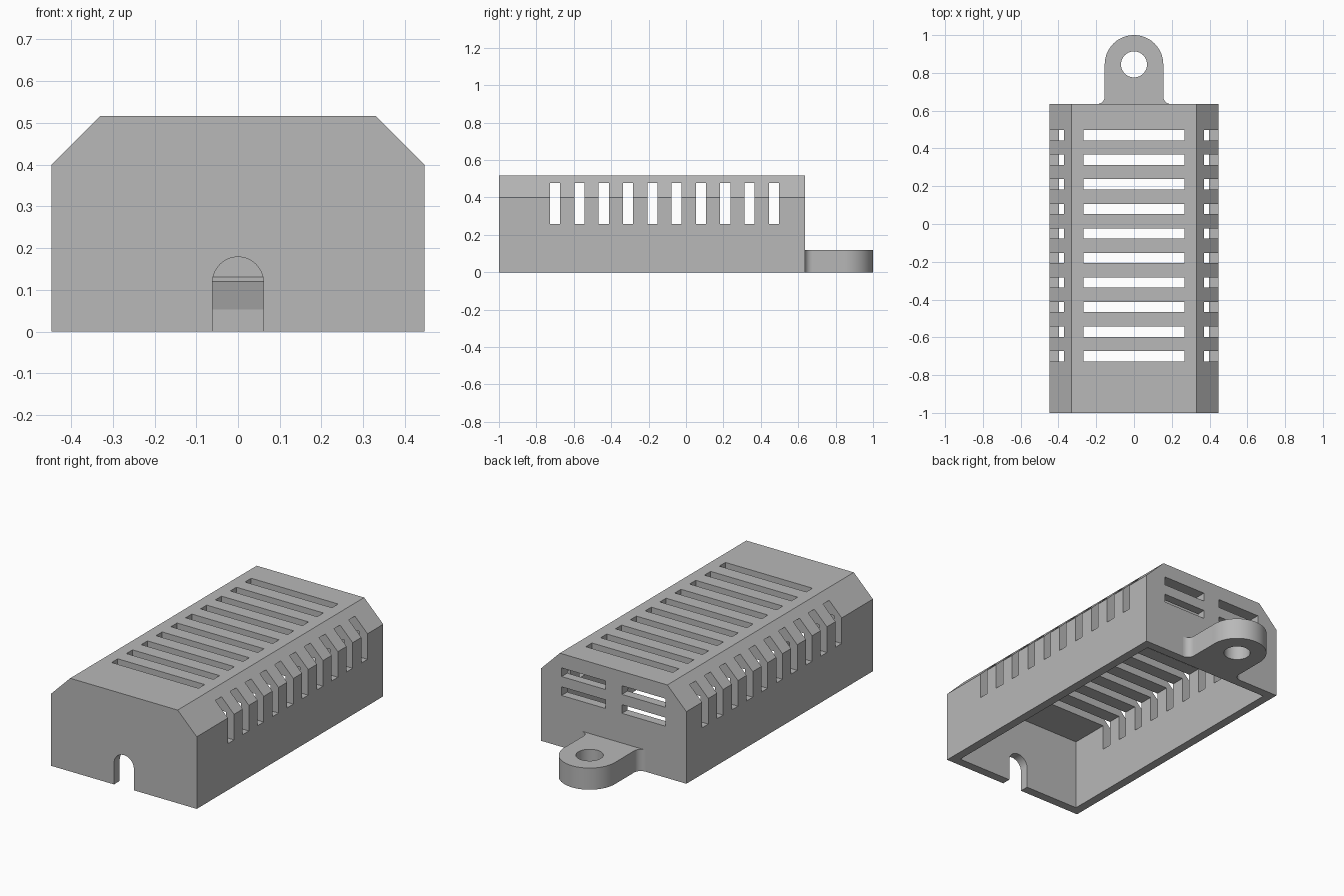
import bpy, bmesh
from math import sin, cos, pi
from mathutils import Matrix

old = bpy.data.objects.get("Cube")
if old:
    bpy.data.objects.remove(old)

grey = bpy.data.materials.new("plain grey")
grey.use_nodes = True
grey.diffuse_color = (0.48, 0.48, 0.48, 1)
grey.node_tree.nodes["Principled BSDF"].inputs["Base Color"].default_value = (0.48, 0.48, 0.48, 1)

BACK, FRONT = 0.635, -1.0


def finish(name, bm):
    bmesh.ops.recalc_face_normals(bm, faces=bm.faces)
    mesh = bpy.data.meshes.new(name)
    bm.to_mesh(mesh)
    bm.free()
    mesh.materials.append(grey)
    obj = bpy.data.objects.new(name, mesh)
    bpy.context.collection.objects.link(obj)
    return obj


def prism(name, outline, depth_vector):
    """Extrude a closed outline of 3D points along a vector."""
    bm = bmesh.new()
    face = bm.faces.new([bm.verts.new(p) for p in outline])
    new = bmesh.ops.extrude_face_region(bm, geom=[face], use_keep_orig=True)["geom"]
    verts = [v for v in new if isinstance(v, bmesh.types.BMVert)]
    bmesh.ops.translate(bm, verts=verts, vec=depth_vector)
    return finish(name, bm)


def boxes(name, bounds):
    """One object holding several separate boxes, each (low, high)."""
    bm = bmesh.new()
    for low, high in bounds:
        mid = [(a + b) / 2 for a, b in zip(low, high)]
        size = [b - a for a, b in zip(low, high)]
        bmesh.ops.create_cube(bm, size=1, matrix=Matrix.Translation(mid) @ Matrix.Diagonal((*size, 1)))
    return finish(name, bm)


def cut(target, cutter):
    mod = target.modifiers.new("cut", "BOOLEAN")
    mod.operation, mod.solver, mod.object = "DIFFERENCE", "EXACT", cutter
    bpy.context.view_layer.objects.active = target
    bpy.ops.object.modifier_apply(modifier=mod.name)
    bpy.data.objects.remove(cutter)


def arc(cx, cy, r, start, end, steps):
    angles = [start + (end - start) * i / steps for i in range(steps + 1)]
    return [(cx + r * cos(a), cy + r * sin(a)) for a in angles]


# Chamfered cover with an open underside
half = [(0.447, 0), (0.447, 0.4), (0.33, 0.517)]
profile = half + [(-x, z) for x, z in reversed(half)]
cover = prism("cover", [(x, FRONT, z) for x, z in profile], (0, BACK - FRONT, 0))
cut(cover, boxes("cavity", [((-0.398, FRONT + 0.05, -0.1), (0.398, BACK - 0.05, 0.4))]))

# Vent slots across the sides and the top
rows = [-0.7 + 0.13 * i for i in range(10)]
w = 0.027
cut(cover, boxes("side_slots", [((-0.6, y - w, 0.258), (0.6, y + w, 0.477)) for y in rows]))
cut(cover, boxes("top_slots", [((-0.267, y - w, 0.35), (0.267, y + w, 0.6)) for y in rows]))

# Four slots in the back wall
cut(cover, boxes("back_slots", [((x - 0.134, 0.52, z), (x + 0.134, 0.7, z + 0.048))
                                for x in (-0.185, 0.185) for z in (0.285, 0.39)]))

# Arched cable notch in the front wall
arch = [(0.061, -0.1)] + arc(0, 0.118, 0.061, 0, pi, 24) + [(-0.061, -0.1)]
cut(cover, prism("notch", [(x, FRONT - 0.1, z) for x, z in arch], (0, 0.2, 0)))

# Small catch inside the back wall
wall = BACK - 0.049
catch = [(wall, 0.05), (wall - 0.02, 0.12), (wall, 0.132)]
prism("inner_catch", [(-0.1, y, z) for y, z in catch], (0.2, 0, 0))

# Mounting tab with flared root and screw hole
r, f, cy = 0.155, 0.04, 0.845
right_root = arc(r + f, BACK + f, f, 1.5 * pi, pi, 8)
left_root = [(-x, y) for x, y in reversed(right_root)]
outline = right_root + arc(0, cy, r, 0, pi, 40) + left_root
tab = prism("mounting_tab", [(x, y, 0) for x, y in outline], (0, 0, 0.12))
hole = arc(0, cy, 0.069, 0, 2 * pi, 40)[:-1]
cut(tab, prism("hole", [(x, y, -0.1) for x, y in hole], (0, 0, 0.4)))

bpy.ops.object.select_all(action="DESELECT")
tab.select_set(True)
cover.select_set(True)
bpy.context.view_layer.objects.active = tab
bpy.ops.object.shade_smooth_by_angle(angle=0.5)
